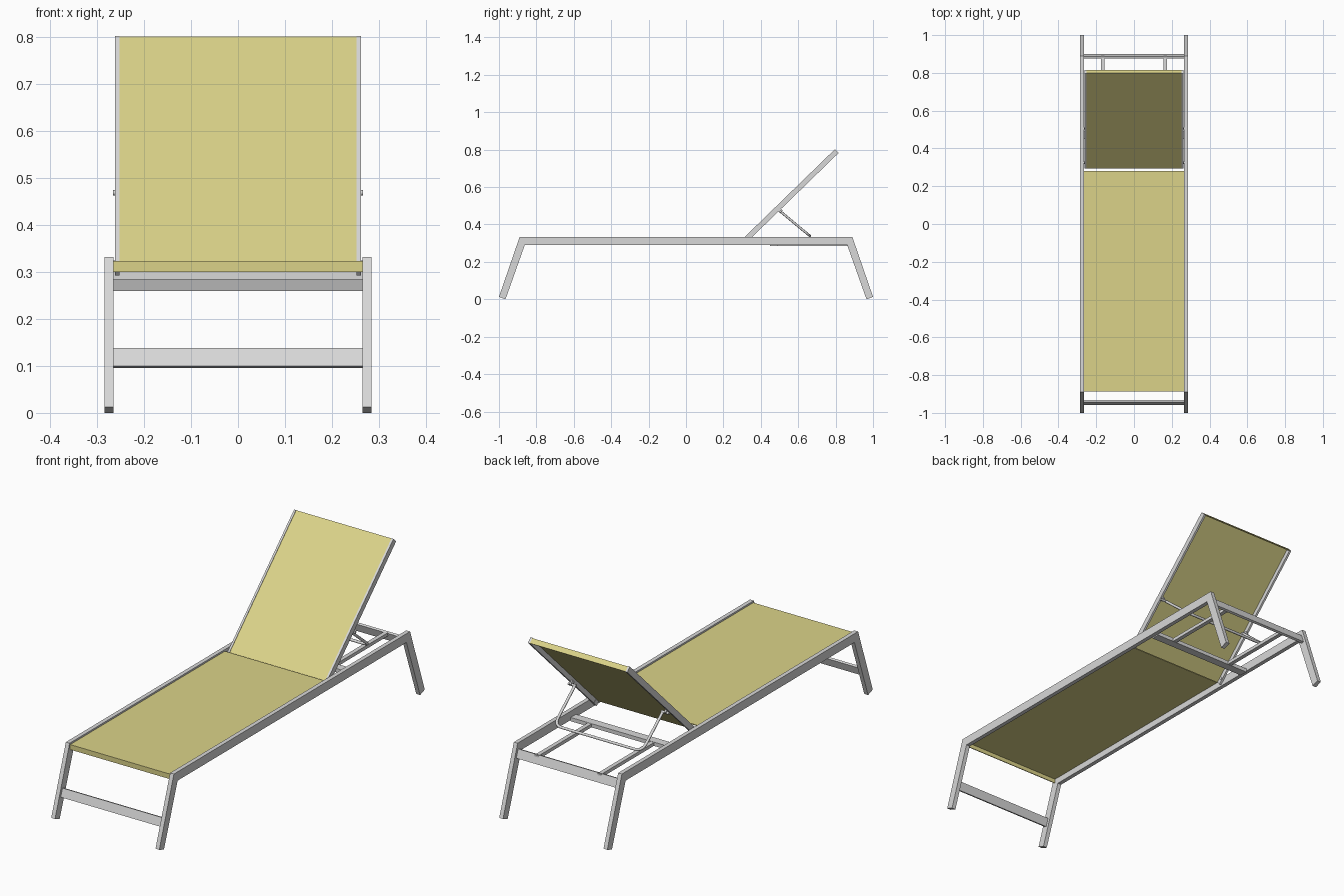
import bpy, bmesh, math
from mathutils import Vector

if "Cube" in bpy.data.objects:
    bpy.data.objects.remove(bpy.data.objects["Cube"], do_unlink=True)


def material(name, rgb):
    m = bpy.data.materials.new(name)
    m.use_nodes = True
    m.diffuse_color = (*rgb, 1)
    m.node_tree.nodes["Principled BSDF"].inputs["Base Color"].default_value = (*rgb, 1)
    return m


METAL = material("silver_grey_metal", (0.69, 0.69, 0.69))
FABRIC = material("straw_yellow_fabric", (0.71, 0.65, 0.25))


def add_object(name, mesh, mat):
    mesh.materials.clear()
    mesh.materials.append(mat)
    obj = bpy.data.objects.new(name, mesh)
    bpy.context.collection.objects.link(obj)
    return obj


def prism(name, profile, x0, x1, mat):
    """Extrude a closed (y, z) profile along x."""
    bm = bmesh.new()
    face = bm.faces.new([bm.verts.new((x0, y, z)) for y, z in profile])
    ext = bmesh.ops.extrude_face_region(bm, geom=[face])["geom"]
    moved = [g for g in ext if isinstance(g, bmesh.types.BMVert)]
    bmesh.ops.translate(bm, verts=moved, vec=(x1 - x0, 0, 0))
    bmesh.ops.recalc_face_normals(bm, faces=bm.faces)
    mesh = bpy.data.meshes.new(name)
    bm.to_mesh(mesh)
    bm.free()
    return add_object(name, mesh, mat)


def bar(name, start, along, thick, length, depth, x0, x1, mat):
    """Slanted rectangular section: length along one direction, depth along another."""
    s, a, t = Vector(start), Vector(along) * length, Vector(thick) * depth
    return prism(name, [s, s + a, s + a + t, s + t], x0, x1, mat)


def tube(name, points, radius, mat):
    curve = bpy.data.curves.new(name, "CURVE")
    curve.dimensions = "3D"
    curve.bevel_depth = radius
    curve.bevel_resolution = 2
    curve.use_fill_caps = True
    spline = curve.splines.new("POLY")
    spline.points.add(len(points) - 1)
    for p, co in zip(spline.points, points):
        p.co = (*co, 1)
    temp = bpy.data.objects.new(name, curve)
    mesh = bpy.data.meshes.new_from_object(temp)
    bpy.data.objects.remove(temp)
    mesh.shade_smooth()
    return add_object(name, mesh, mat)


def rounded(points, radius, steps=6):
    """Replace the inner corners of a path with smooth bends."""
    pts = [Vector(p) for p in points]
    path = [pts[0]]
    for a, b, c in zip(pts, pts[1:], pts[2:]):
        p = b + (a - b).normalized() * radius
        q = b + (c - b).normalized() * radius
        for i in range(steps + 1):
            t = i / steps
            path.append(p * (1 - t) ** 2 + b * 2 * t * (1 - t) + q * t ** 2)
    return path + [pts[-1]]


INNER, OUTER = 0.265, 0.285

# Side frames: long rail with a splayed leg at each end
half = [(1, 0.013), (0.89, 0.332), (0.862, 0.29), (0.965, 0)]
frame = [(-half[0][0], half[0][1]), (-half[1][0], half[1][1]), half[1], half[0],
         half[3], half[2], (-half[2][0], half[2][1]), (-half[3][0], half[3][1])]
for side, s in (("left", 1), ("right", -1)):
    prism(f"{side}_side_frame", frame, s * INNER, s * OUTER, METAL)

# Cross bars lying in the plane of the legs
lean = Vector((0.11, 0.319)).normalized()
across = Vector((lean.y, -lean.x))
bar("front_leg_crossbar", (-0.957, 0.1), lean, across, 0.041, 0.012, -INNER, INNER, METAL)
lean_r = Vector((-lean.x, lean.y))
across_r = Vector((-lean.y, -lean.x))
bar("rear_crossbar", (0.9, 0.264), lean_r, across_r, 0.042, 0.012, -INNER, INNER, METAL)

# Ladder support under the backrest
bar("middle_crossbar", (0.45, 0.284), (1, 0), (0, 1), 0.04, 0.018, -INNER, INNER, METAL)
for side, s in (("left", 1), ("right", -1)):
    bar(f"{side}_support_rail", (0.485, 0.285), (1, 0), (0, 1), 0.405, 0.016,
        s * 0.155, s * 0.175, METAL)

# Seat sling: thin sheet with a folded front lip
prism("seat_sling", [(-0.886, 0.3), (-0.886, 0.324), (0.28, 0.324), (0.28, 0.32),
                     (-0.882, 0.32), (-0.882, 0.3)], -INNER, INNER, FABRIC)

# Backrest: two slanted rails with a sling folded over the top
up = Vector((0.717, 0.697))
back = Vector((0.697, -0.717))
foot = Vector((0.293, 0.313))
LENGTH, DEPTH, SHEET = 0.703, 0.028, 0.004
for side, s in (("left", 1), ("right", -1)):
    bar(f"{side}_backrest_rail", foot, up, back, LENGTH, DEPTH, s * 0.252, s * 0.262, METAL)
sling = [(0, 0.002), (LENGTH, 0.002), (LENGTH, DEPTH - 0.001), (LENGTH - SHEET, DEPTH - 0.001),
         (LENGTH - SHEET, 0.002 + SHEET), (0, 0.002 + SHEET)]
prism("backrest_sling", [foot + up * a + back * b for a, b in sling], -0.252, 0.252, FABRIC)

# Backrest hinges and prop brackets
for side, s in (("left", 1), ("right", -1)):
    tube(f"{side}_hinge_pin", [(s * 0.25, 0.325, 0.318), (s * 0.27, 0.325, 0.318)], 0.007, METAL)
    bar(f"{side}_prop_bracket", (0.488, 0.476), up, back, 0.02, 0.022,
        s * 0.246, s * 0.254, METAL)
    tube(f"{side}_prop_pin", [(s * 0.225, 0.506, 0.469), (s * 0.266, 0.506, 0.469)], 0.006, METAL)

# U-shaped prop tube holding the backrest up
prop = [(0.232, 0.503, 0.471), (0.232, 0.662, 0.339), (-0.232, 0.662, 0.339), (-0.232, 0.503, 0.471)]
tube("backrest_prop", rounded(prop, 0.04), 0.0065, METAL)
